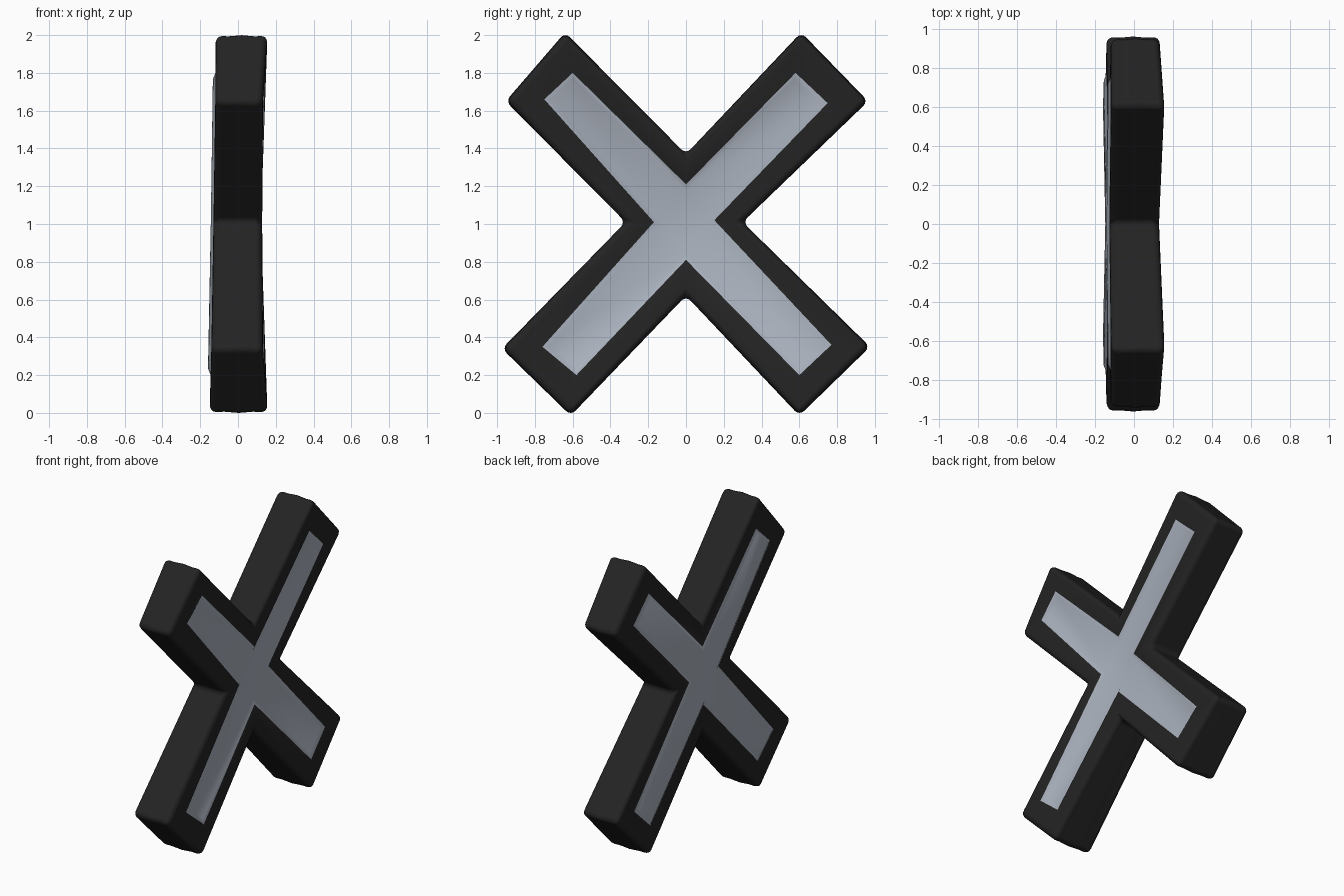
import bpy, bmesh, math

cube = bpy.data.objects.get("Cube")
if cube:
    bpy.data.objects.remove(cube)


def make_material(name, color, roughness):
    mat = bpy.data.materials.new(name)
    mat.use_nodes = True
    mat.diffuse_color = color
    bsdf = mat.node_tree.nodes["Principled BSDF"]
    bsdf.inputs["Base Color"].default_value = color
    bsdf.inputs["Roughness"].default_value = roughness
    return mat


black = make_material("matte black", (0.017, 0.017, 0.017, 1), 0.7)
silver = make_material("pale silver", (0.41, 0.45, 0.52, 1), 0.6)

# Cross outlines in (y, z): two corners per arm tip, then the inner notch
OUTER = [(.61, 2), (.95, 1.65), (.30, 1.01), (.96, .35), (.60, 0), (0, .62),
         (-.61, 0), (-.96, .34), (-.32, 1.01), (-.94, 1.65), (-.64, 2), (0, 1.37)]
PANEL = [(.58, 1.8), (.75, 1.64), (.15, 1.02), (.77, .36), (.60, .2), (0, .81),
         (-.58, .2), (-.76, .35), (-.17, 1.01), (-.75, 1.66), (-.6, 1.8), (0, 1.21)]
NOTCHES = (2, 5, 8, 11)
COUNT = len(OUTER)


def face_x(y, z, side):
    """Half thickness of the slab, flaring gently toward the arm tips."""
    flare = max(0, abs(z - 1) - 0.6) / 0.4
    if side > 0:
        return 0.128 + 0.03 * flare
    lean = 0.016 * (1 - z)
    return -(0.13 + lean + 0.004 * flare)


def tip_push(i, amount):
    """Offset of a tip corner along its outward diagonal."""
    y, z = OUTER[i]
    if i in NOTCHES:
        return y, z
    if abs(z - 1) > abs(y):
        return y, z + math.copysign(amount, z - 1)
    return y + math.copysign(amount, y), z


bm = bmesh.new()


def bridge(a, b, material):
    for i in range(COUNT):
        j = (i + 1) % COUNT
        bm.faces.new((a[i], a[j], b[j], b[i])).material_index = material


# Barrel-shaped side walls
levels = []
for t in (-1, -0.5, 0, 0.5, 1):
    ring = []
    for i, (y, z) in enumerate(OUTER):
        back, front = face_x(y, z, -1), face_x(y, z, 1)
        x = back + (front - back) * (t + 1) / 2
        ring.append(bm.verts.new((x, *tip_push(i, 0.0145 - 0.025 * t * t))))
    levels.append(ring)
for a, b in zip(levels, levels[1:]):
    bridge(a, b, 0)

# Broad faces: black rim, then a silver panel (sunk on one side, raised on the other)
for side, outer, shift in ((1, levels[-1], -0.014), (-1, levels[0], -0.014)):
    edge, floor = [], []
    for i, (y, z) in enumerate(PANEL):
        x = face_x(y, z, side)
        edge.append(bm.verts.new((x, y, z)))
        oy, oz = OUTER[i]
        dy, dz = y - oy, z - oz
        k = 0.035 / math.hypot(dy, dz)
        floor.append(bm.verts.new((x + shift, y + dy * k, z + dz * k)))
    bridge(outer, edge, 0)
    bridge(edge, floor, 1)
    for n in NOTCHES:
        arm = [floor[(n + k) % COUNT] for k in range(4)]
        bm.faces.new(arm).material_index = 1
    bm.faces.new([floor[n] for n in NOTCHES]).material_index = 1

bmesh.ops.recalc_face_normals(bm, faces=bm.faces)
mesh = bpy.data.meshes.new("cross_body")
bm.to_mesh(mesh)
bm.free()
mesh.materials.append(black)
mesh.materials.append(silver)
body = bpy.data.objects.new("cross_body", mesh)
bpy.context.collection.objects.link(body)

# Soft rounded edges
bpy.context.view_layer.objects.active = body
body.select_set(True)
bpy.ops.object.shade_smooth_by_angle(angle=math.radians(60))
bevel = body.modifiers.new("soft_edges", 'BEVEL')
bevel.width = 0.035
bevel.segments = 4
bevel.limit_method = 'ANGLE'
bevel.angle_limit = math.radians(50)
bevel.harden_normals = True
